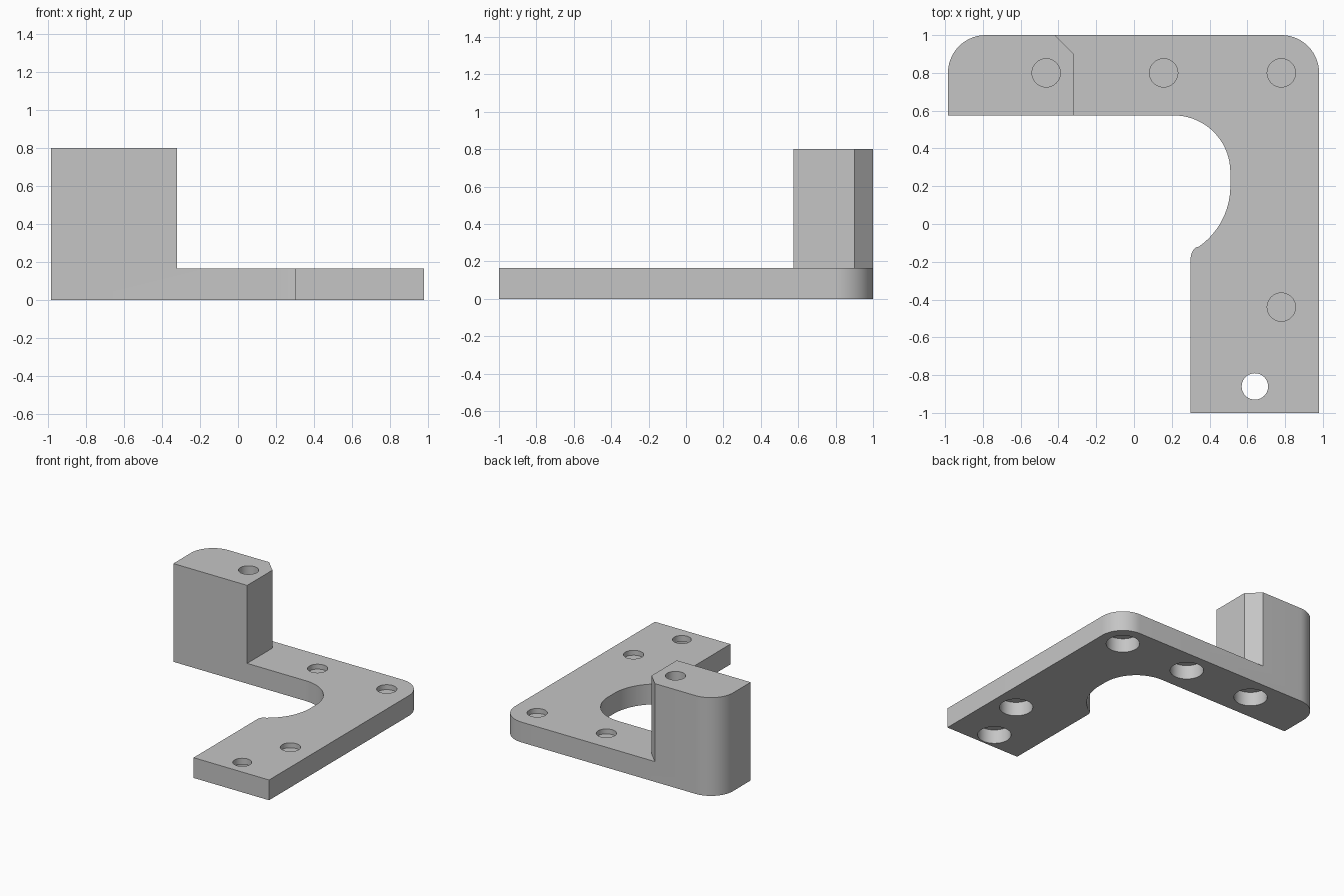
import bpy, bmesh
from math import cos, sin, radians

cube = bpy.data.objects.get("Cube")
if cube:
    bpy.data.objects.remove(cube)

grey = bpy.data.materials.new("light_grey")
grey.use_nodes = True
grey.diffuse_color = (0.56, 0.56, 0.56, 1)
grey.node_tree.nodes["Principled BSDF"].inputs["Base Color"].default_value = grey.diffuse_color

PLATE_TOP, BLOCK_TOP = 0.165, 0.8
LEFT, RIGHT, INNER = -0.985, 0.98, 0.575


def arc(cx, cy, r, start, end, steps=14):
    """Points along an arc, angles in degrees."""
    angles = [radians(start + (end - start) * i / steps) for i in range(steps + 1)]
    return [(cx + r * cos(a), cy + r * sin(a)) for a in angles]


def prism(name, outline, z0, z1):
    """Extrude a closed outline between two heights."""
    bm = bmesh.new()
    face = bm.faces.new([bm.verts.new((x, y, z0)) for x, y in outline])
    top = bmesh.ops.extrude_face_region(bm, geom=[face])["geom"]
    verts = [g for g in top if isinstance(g, bmesh.types.BMVert)]
    bmesh.ops.translate(bm, verts=verts, vec=(0, 0, z1 - z0))
    bmesh.ops.recalc_face_normals(bm, faces=bm.faces)
    mesh = bpy.data.meshes.new(name)
    bm.to_mesh(mesh)
    bm.free()
    mesh.materials.append(grey)
    obj = bpy.data.objects.new(name, mesh)
    bpy.context.collection.objects.link(obj)
    return obj


def combine(target, other, operation):
    """Apply a boolean and discard the second object."""
    bpy.context.view_layer.objects.active = target
    mod = target.modifiers.new(operation, "BOOLEAN")
    mod.operation, mod.solver, mod.object = operation, "EXACT", other
    bpy.ops.object.modifier_apply(modifier=mod.name)
    bpy.data.objects.remove(other)


def drill(x, y, r, z0, z1):
    cutter = prism("drill", arc(x, y, r, 0, 351, 39), z0, z1)
    cutter.hide_render = True
    combine(bracket, cutter, "DIFFERENCE")


# L-shaped base plate with rounded back corners and a curved inner cut-out
back_left = arc(LEFT + 0.2, 0.8, 0.2, 180, 90)
plate_outline = (
    [(LEFT, INNER)] + back_left
    + arc(RIGHT - 0.2, 0.8, 0.2, 90, 0)
    + [(RIGHT, -1), (0.3, -1)]
    + arc(0.37, -0.18, 0.07, 180, 122, 6)
    + arc(0.12, 0.2, 0.39, -56, 0, 18)
    + arc(0.21, 0.275, 0.3, 0, 90, 18)
)
bracket = prism("mounting_bracket", plate_outline, 0, PLATE_TOP)

# Tall block on the left arm with one chamfered back edge
block_outline = [(LEFT, INNER)] + back_left + [(-0.42, 1), (-0.32, 0.9), (-0.32, INNER)]
combine(bracket, prism("block", block_outline, PLATE_TOP, BLOCK_TOP), "UNION")

# Screw holes, each closed by a thin web above its counterbore
for x, y in [(-0.465, 0.8), (0.157, 0.8), (0.78, 0.8), (0.78, -0.44)]:
    drill(x, y, 0.075, 0.125, 1)
    drill(x, y, 0.125, -0.1, 0.115)

# Open end hole with counterbore
drill(0.64, -0.86, 0.07, -0.1, 1)
drill(0.64, -0.86, 0.125, -0.1, 0.115)

# Smooth curved walls, keep the machined edges sharp
bpy.ops.object.select_all(action="DESELECT")
bracket.select_set(True)
bpy.context.view_layer.objects.active = bracket
bpy.ops.object.shade_smooth_by_angle(angle=radians(30))
